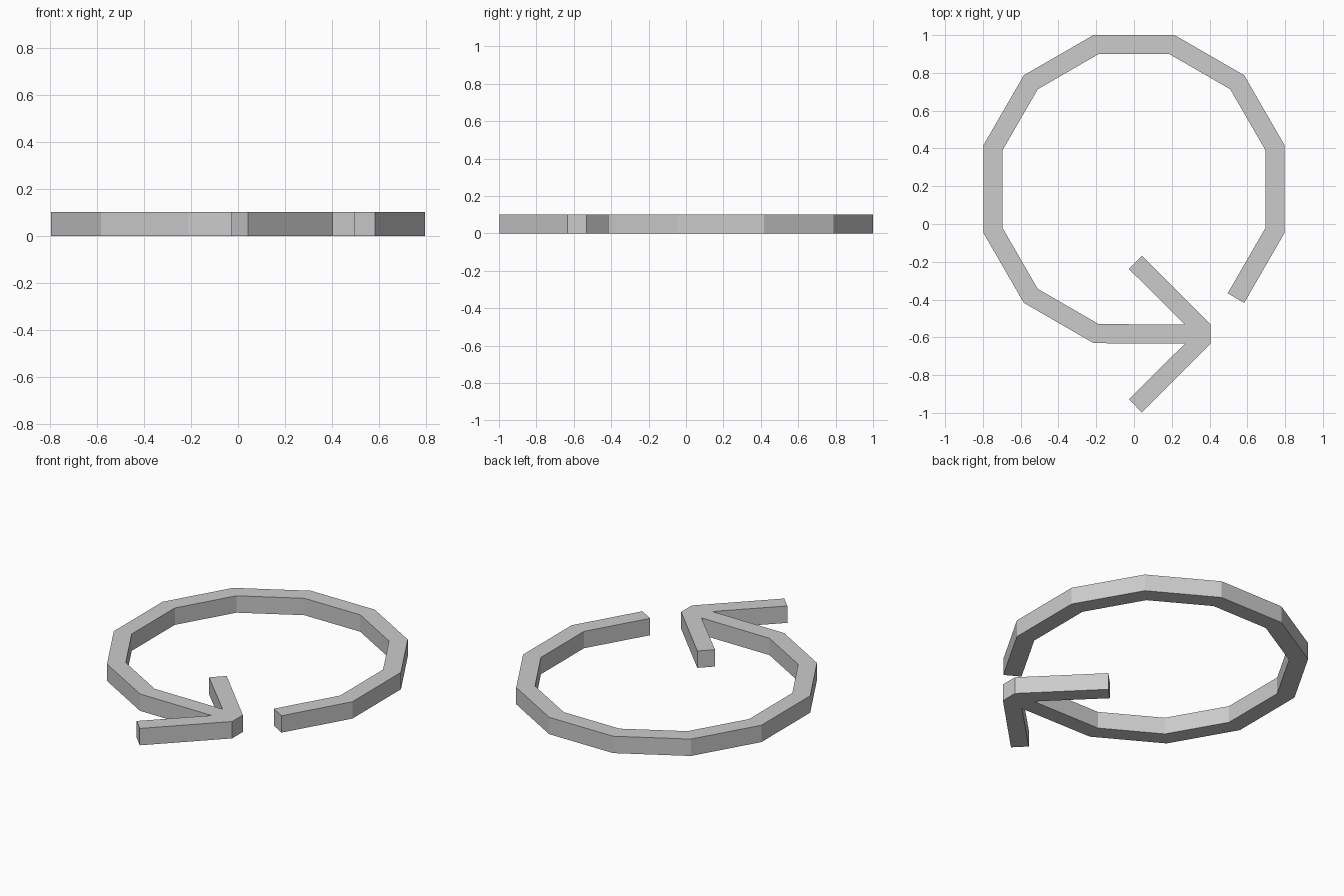
import bpy, bmesh
from math import sin, cos, radians

if "Cube" in bpy.data.objects:
    bpy.data.objects.remove(bpy.data.objects["Cube"])

HEIGHT = 0.102
R_OUT, R_IN = 0.825, 0.7206      # twelve-sided ring radii
TOP_Y, BOTTOM_Y = 0.204, 0.166   # ring halves pulled slightly apart
AXIS_Y = -0.583                  # centre line of the arrow shaft


def ring_point(radius, deg):
    a = radians(deg)
    return (radius * cos(a), (TOP_Y if sin(a) > 0 else BOTTOM_Y) + radius * sin(a))


# outer edge of the ring, from the free end round to the shaft
outline = [ring_point(R_OUT, d) for d in range(-45, 256, 30)]

# arrow head: lower half, then its mirror image
half = [(0.269, 0.051), (-0.027, 0.345), (0.042, 0.415), (0.405, 0.051)]
outline += [(x, AXIS_Y - y) for x, y in half]
outline += [(x, AXIS_Y + y) for x, y in reversed(half)]

# inner edge of the ring back to the square-cut free end
outline += [ring_point(R_IN, d) for d in range(255, -16, -30)]
ex, ey = outline[0]
w = (R_OUT - R_IN) * cos(radians(15))
outline.append((ex - w * cos(radians(30)), ey + w * sin(radians(30))))

# extrude the flat outline into one solid
bm = bmesh.new()
face = bm.faces.new([bm.verts.new((x, y, 0)) for x, y in outline])
ext = bmesh.ops.extrude_face_region(bm, geom=[face], use_keep_orig=True)
for v in ext["geom"]:
    if isinstance(v, bmesh.types.BMVert):
        v.co.z = HEIGHT
bmesh.ops.recalc_face_normals(bm, faces=bm.faces[:])
mesh = bpy.data.meshes.new("circular_arrow")
bm.to_mesh(mesh)
bm.free()
bpy.context.collection.objects.link(bpy.data.objects.new("circular_arrow", mesh))
